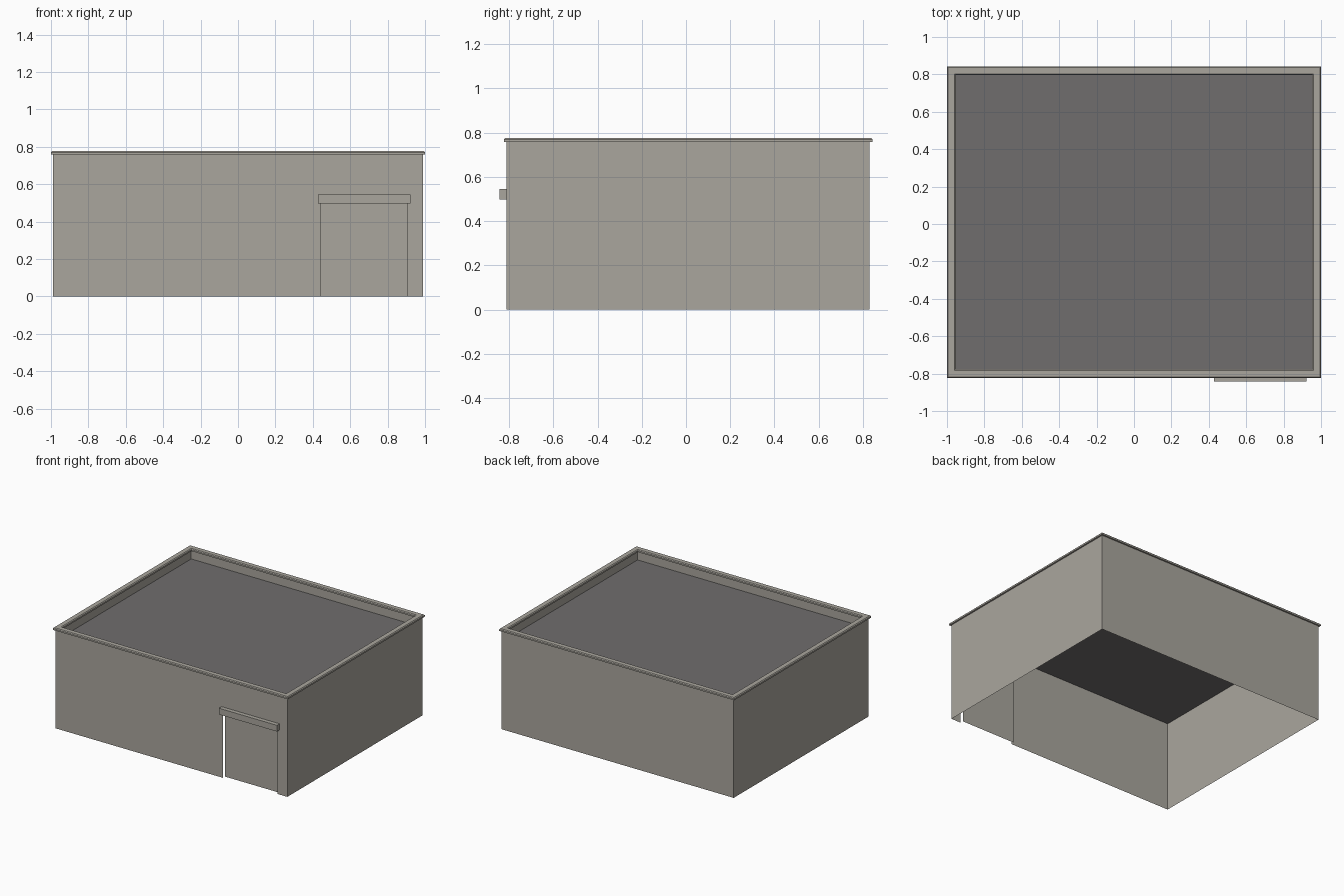
import bpy
import bmesh

old = bpy.data.objects.get("Cube")
if old:
    bpy.data.objects.remove(old, do_unlink=True)


def make_material(name, colour):
    mat = bpy.data.materials.new(name)
    mat.use_nodes = True
    mat.diffuse_color = (*colour, 1)
    mat.node_tree.nodes["Principled BSDF"].inputs["Base Color"].default_value = (*colour, 1)
    return mat


concrete = make_material("warm grey concrete", (0.40, 0.38, 0.34))
felt = make_material("dark grey roofing", (0.16, 0.155, 0.155))

# Main dimensions
HALF_X, FRONT, BACK = 0.988, -0.811, 0.831
WALL_TOP, ROOF_Z = 0.758, 0.693
DOOR_L, DOOR_R, DOOR_TOP, DOOR_INSET = 0.44, 0.905, 0.5, 0.025


def finish(name, bm, mat):
    mesh = bpy.data.meshes.new(name)
    bm.to_mesh(mesh)
    bm.free()
    mesh.materials.append(mat)
    obj = bpy.data.objects.new(name, mesh)
    bpy.context.collection.objects.link(obj)
    return obj


def panel(name, points, mat):
    """One flat sheet from its outline."""
    bm = bmesh.new()
    bm.faces.new([bm.verts.new(p) for p in points])
    return finish(name, bm, mat)


def outline(inset, z):
    """Rectangle of the building's footprint, moved inward by inset."""
    x, f, b = HALF_X - inset, FRONT + inset, BACK - inset
    return [(-x, f, z), (x, f, z), (x, b, z), (-x, b, z)]


def sweep(name, profile, mat, closed=False):
    """Carry an (inset, z) profile round the footprint."""
    bm = bmesh.new()
    loops = [[bm.verts.new(p) for p in outline(*point)] for point in profile]
    pairs = list(zip(loops, loops[1:]))
    if closed:
        pairs.append((loops[-1], loops[0]))
    for low, high in pairs:
        for i in range(4):
            j = (i + 1) % 4
            bm.faces.new((low[i], low[j], high[j], high[i]))
    if closed:
        bmesh.ops.recalc_face_normals(bm, faces=bm.faces)
    return finish(name, bm, mat)


# Thin outer walls, open underneath
base, top = outline(0, 0), outline(0, WALL_TOP)
for i, side in ((1, "left"), (2, "back"), (3, "right")):
    j = (i + 1) % 4
    panel(side + "_wall", [base[i], base[j], top[j], top[i]], concrete)

# Front wall with the doorway left out
front_outline = [(-HALF_X, 0), (DOOR_L, 0), (DOOR_L, DOOR_TOP), (DOOR_R, DOOR_TOP),
                 (DOOR_R, 0), (HALF_X, 0), (HALF_X, WALL_TOP), (-HALF_X, WALL_TOP)]
panel("front_wall", [(x, FRONT, z) for x, z in front_outline], concrete)

# Door sheet set back behind the opening
door_outline = [(DOOR_L, 0), (DOOR_R, 0), (DOOR_R, DOOR_TOP), (DOOR_L, DOOR_TOP)]
panel("door", [(x, FRONT + DOOR_INSET, z) for x, z in door_outline], concrete)

# Sunken flat roof, parapet lining and chamfered coping
panel("flat_roof", outline(0, ROOF_Z), felt)
sweep("parapet_lining", [(0.027, WALL_TOP), (0.027, ROOF_Z)], concrete)
sweep("coping", [(-0.012, WALL_TOP), (-0.012, 0.77), (-0.006, 0.776),
                 (0.029, 0.776), (0.035, 0.77), (0.035, WALL_TOP)], concrete, closed=True)

# Canopy above the door
bm = bmesh.new()
bmesh.ops.create_cube(bm, size=1)
bmesh.ops.scale(bm, vec=(0.494, 0.032, 0.048), verts=bm.verts)
bmesh.ops.translate(bm, vec=(0.675, FRONT - 0.016, 0.521), verts=bm.verts)
finish("door_canopy", bm, concrete)
